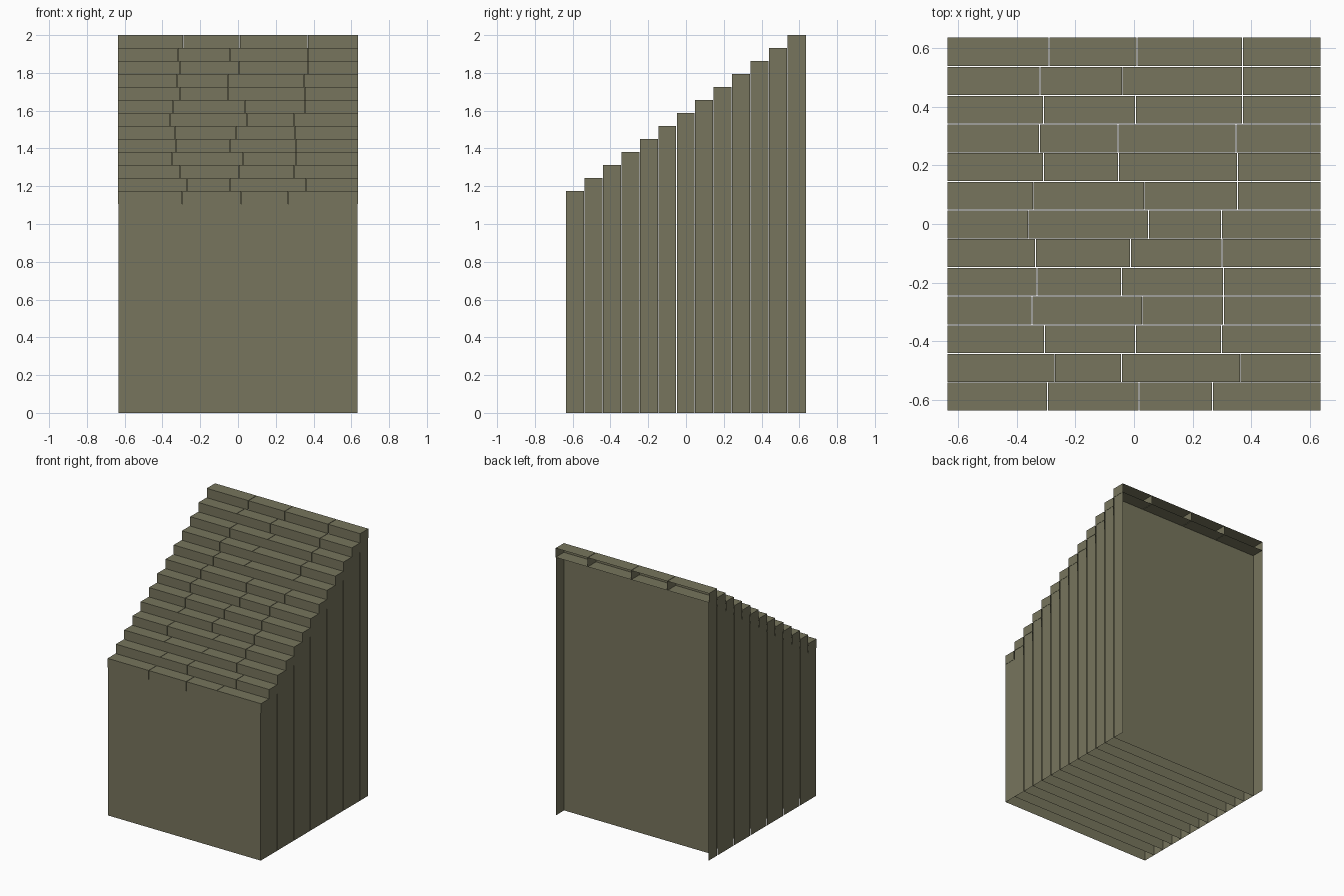
import bpy
import bmesh
from mathutils import Matrix, Vector

if "Cube" in bpy.data.objects:
    bpy.data.objects.remove(bpy.data.objects["Cube"])

HALF = 0.635            # half of width and depth
ROWS = 13
DEPTH = 2 * HALF / ROWS
LOW, HIGH = 1.175, 2.0  # tops of first and last step
RISE = (HIGH - LOW) / (ROWS - 1)
GAP = 0.003

stone = bpy.data.materials.new("olive_stone")
stone.use_nodes = True
colour = (0.184, 0.178, 0.109, 1)
stone.diffuse_color = colour
stone.node_tree.nodes["Principled BSDF"].inputs["Base Color"].default_value = colour

# Brick joints along x, one row per step from front to back
JOINTS = [
    (-.295, .017, .267), (-.27, -.043, .362), (-.305, .005, .298),
    (-.348, .028, .305), (-.33, -.043, .305), (-.335, -.012, .30),
    (-.36, .05, .298), (-.343, .035, .353), (-.308, -.053, .353),
    (-.322, -.055, .348), (-.308, .005, .37), (-.32, -.04, .37),
    (-.29, .01, .37),
]


def add_shell(bm, low, high, open_sides):
    """Add a box that lacks the faces pointing along open_sides."""
    low, high = Vector(low), Vector(high)
    matrix = Matrix.Translation((low + high) / 2) @ Matrix.Diagonal((*(high - low), 1))
    verts = bmesh.ops.create_cube(bm, size=1, matrix=matrix)["verts"]
    bm.normal_update()
    faces = {f for v in verts for f in v.link_faces}
    gone = [f for f in faces if any(f.normal.dot(Vector(d)) > 0.9 for d in open_sides)]
    bmesh.ops.delete(bm, geom=gone, context="FACES")


def finish(bm, name):
    mesh = bpy.data.meshes.new(name)
    bm.to_mesh(mesh)
    bm.free()
    mesh.materials.append(stone)
    bpy.context.collection.objects.link(bpy.data.objects.new(name, mesh))


BACK, UP, DOWN = (0, 1, 0), (0, 0, 1), (0, 0, -1)

for row, joints in enumerate(JOINTS):
    front = -HALF + row * DEPTH
    back = front + DEPTH - (GAP if row < ROWS - 1 else 0)
    top = LOW + row * RISE
    base = top - RISE

    # Hollow support: front panel and two side panels
    bm = bmesh.new()
    add_shell(bm, (-HALF + .002, front, 0), (HALF - .002, back, base), (BACK, UP, DOWN))
    finish(bm, f"step_support_{row + 1}")

    # Row of hollow bricks, open at the back
    bm = bmesh.new()
    ends = (-HALF - GAP / 2, *joints, HALF + GAP / 2)
    for left, right in zip(ends, ends[1:]):
        add_shell(bm, (left + GAP / 2, front, base), (right - GAP / 2, back, top), (BACK,))
    finish(bm, f"step_bricks_{row + 1}")
